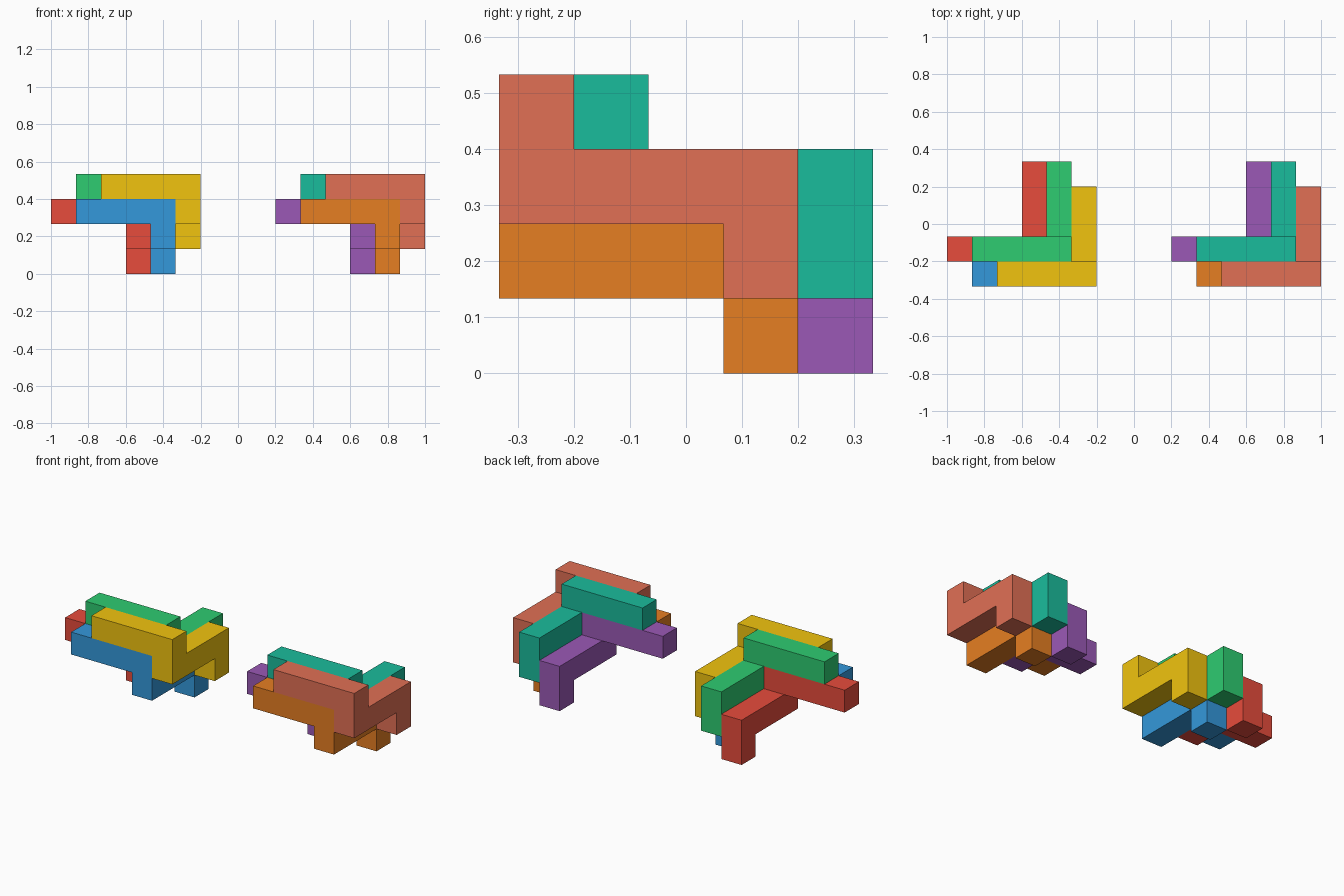
import bpy, bmesh
from mathutils import Vector

if "Cube" in bpy.data.objects:
    bpy.data.objects.remove(bpy.data.objects["Cube"])

U = 2 / 15  # cube cell size

# Stepped piece: bar along x, drop one, bar along y, drop one
PIECE = ([(x, 0, 3) for x in range(2, 6)]
         + [(5, y, 2) for y in range(4)]
         + [(5, 3, 1)])

DIRS = [Vector(d) for d in ((1, 0, 0), (-1, 0, 0), (0, 1, 0),
                            (0, -1, 0), (0, 0, 1), (0, 0, -1))]


def build_piece(name, shift, origin, color):
    cells = set(PIECE)
    bm = bmesh.new()
    for c in PIECE:
        for d in DIRS:
            # only outer cell faces are kept
            if tuple(int(a + b) for a, b in zip(c, d)) in cells:
                continue
            s = Vector((d.y, d.z, d.x)) * 0.5
            t = d.cross(s)
            mid = Vector(c) + Vector((0.5, 0.5, 0.5)) + d * 0.5
            bm.faces.new([bm.verts.new((mid + p + Vector(shift)) * U + origin)
                          for p in (-s - t, s - t, s + t, -s + t)])
    bmesh.ops.remove_doubles(bm, verts=bm.verts[:], dist=1e-4)
    bmesh.ops.recalc_face_normals(bm, faces=bm.faces[:])
    # merge coplanar cell faces into clean flat sides
    bmesh.ops.dissolve_limit(bm, angle_limit=0.01, verts=bm.verts[:], edges=bm.edges[:])
    me = bpy.data.meshes.new(name)
    bm.to_mesh(me)
    bm.free()
    mat = bpy.data.materials.new(name + "_color")
    mat.diffuse_color = (*color, 1)
    mat.use_nodes = True
    mat.node_tree.nodes["Principled BSDF"].inputs["Base Color"].default_value = mat.diffuse_color
    me.materials.append(mat)
    bpy.context.collection.objects.link(bpy.data.objects.new(name, me))


def rgb(h):
    v = [int(h[i:i + 2], 16) / 255 for i in (0, 2, 4)]
    return [c / 12.92 if c <= 0.04045 else ((c + 0.055) / 1.055) ** 2.4 for c in v]


# Four interlocking pieces per group: upper front, lower front, upper back, lower back
SHIFTS = {"upper_front": (0, 0, 0), "lower_front": (-1, 0, -1),
          "upper_back": (-1, 1, 0), "lower_back": (-2, 1, -1)}
GROUPS = [("left", -1.0, ("F1C40F", "3498DB", "2ECC71", "E74C3C")),
          ("right", 0.2, ("E17055", "E67E22", "1ABC9C", "9B59B6"))]

for side, x0, colors in GROUPS:
    for (part, shift), col in zip(SHIFTS.items(), colors):
        build_piece(f"{side}_{part}_piece", shift, Vector((x0, -2.5 * U, 0)), rgb(col))
